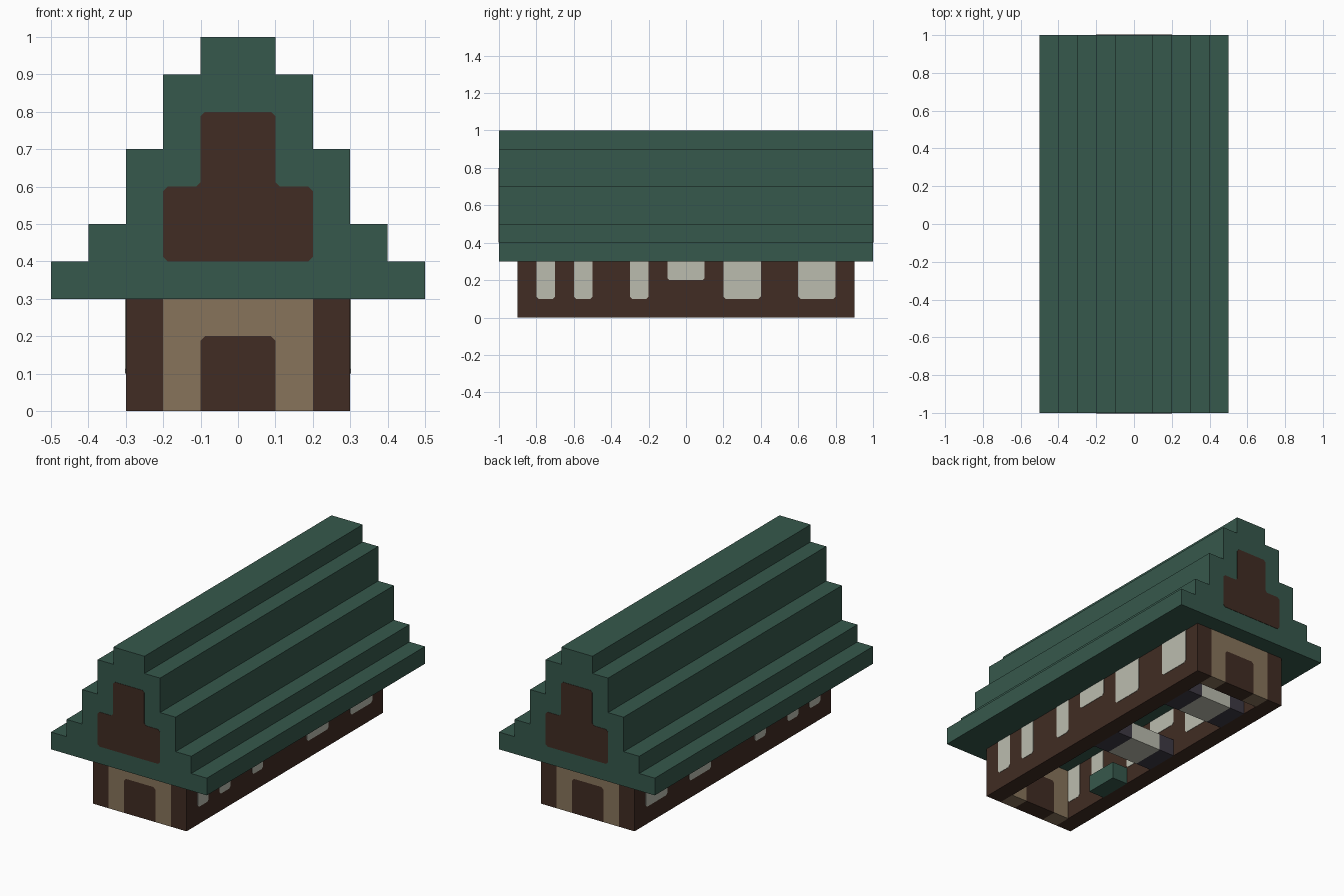
import bpy, bmesh
from mathutils import Vector

cube = bpy.data.objects.get("Cube")
if cube:
    bpy.data.objects.remove(cube, do_unlink=True)


def material(name, r, g, b):
    def lin(c):
        c /= 255
        return ((c + 0.055) / 1.055) ** 2.4
    colour = (lin(r), lin(g), lin(b), 1)
    m = bpy.data.materials.new(name)
    m.use_nodes = True
    m.diffuse_color = colour
    m.node_tree.nodes["Principled BSDF"].inputs["Base Color"].default_value = colour
    return m


GREEN = material("roof green", 54, 88, 76)
BROWN = material("dark timber", 65, 44, 35)
TAN = material("tan plaster", 135, 116, 91)
PALE = material("pale glass", 187, 188, 175)
SLATE = material("slate", 62, 58, 68)


def prism(name, profile, axis, lo, hi, mat):
    """Extrude a (horizontal, z) profile along x or y."""
    def place(h, z, d):
        return (d, h, z) if axis == "x" else (h, d, z)
    bm = bmesh.new()
    face = bm.faces.new([bm.verts.new(place(h, z, lo)) for h, z in profile])
    out = bmesh.ops.extrude_face_region(bm, geom=[face])
    moved = [v for v in out["geom"] if isinstance(v, bmesh.types.BMVert)]
    shift = Vector(place(0, 0, hi)) - Vector(place(0, 0, lo))
    bmesh.ops.translate(bm, verts=moved, vec=shift)
    bmesh.ops.recalc_face_normals(bm, faces=bm.faces)
    mesh = bpy.data.meshes.new(name)
    bm.to_mesh(mesh)
    bm.free()
    mesh.materials.append(mat)
    obj = bpy.data.objects.new(name, mesh)
    bpy.context.collection.objects.link(obj)
    return obj


def rect(h0, h1, z0, z1):
    return [(h0, z0), (h1, z0), (h1, z1), (h0, z1)]


def mirrored(half):
    """Close a right-hand half outline with its mirror image."""
    return half + [(-h, z) for h, z in reversed(half)]


def clipped(points, size=0.012):
    """Clip corners, except those on the ground or under the eaves."""
    result = []
    for i, p in enumerate(points):
        p = Vector(p)
        if abs(p.y) < 1e-4 or abs(p.y - 0.3) < 1e-4:
            result.append(tuple(p))
            continue
        for q in (points[i - 1], points[(i + 1) % len(points)]):
            result.append(tuple(p + (Vector(q) - p).normalized() * size))
    return result


# Stepped roof
steps = [(0.5, 0.3, 0.4), (0.4, 0.4, 0.5), (0.3, 0.5, 0.7), (0.2, 0.7, 0.9), (0.1, 0.9, 1)]
outline = [(w, z) for w, z0, z1 in steps for z in (z0, z1)]
prism("stepped_roof", mirrored(outline), "y", -1, 1, GREEN)

gable = clipped(mirrored([(0.2, 0.4), (0.2, 0.6), (0.1, 0.6), (0.1, 0.8)]))
door = clipped(mirrored([(0.1, 0), (0.1, 0.2)]))
# Plaster outline running around the doorway
plaster = clipped([(0.2, 0), (0.2, 0.3), (-0.2, 0.3), (-0.2, 0),
                   (-0.1, 0), (-0.1, 0.2), (0.1, 0.2), (0.1, 0)])

# Ends: plaster wall, door and gable panel
for side, s in (("front", -1), ("back", 1)):
    prism(side + "_end_wall", plaster, "y", s * 0.8, s * 0.9, TAN)
    prism(side + "_door", door, "y", s * 0.8, s * 0.9, BROWN)
    prism(side + "_gable_panel", gable, "y", s * 0.996, s * 1.002, BROWN)

# Long walls with window panes showing on both faces
windows = [(-0.8, -0.7, 0.1), (-0.6, -0.5, 0.1), (-0.3, -0.2, 0.1),
           (-0.1, 0.1, 0.2), (0.2, 0.4, 0.1), (0.6, 0.8, 0.1)]
for side, s in (("left", 1), ("right", -1)):
    prism(side + "_long_wall", rect(-0.9, 0.9, 0, 0.3), "x", s * 0.2, s * 0.3, BROWN)
    for i, (y0, y1, z0) in enumerate(windows, 1):
        prism(f"{side}_window_{i}", clipped(rect(y0, y1, z0, 0.3)), "x",
              s * 0.198, s * 0.302, PALE)

# Furniture: two pale benches with slate ends, and a green chest
for name, y in (("middle", 0), ("rear", 0.6)):
    block = rect(y - 0.1, y + 0.1, 0, 0.1)
    prism(name + "_bench", block, "x", -0.1, 0.1, PALE)
    for side, s in (("left", 1), ("right", -1)):
        prism(f"{name}_bench_{side}_end", block, "x", s * 0.1, s * 0.2, SLATE)
prism("green_chest", rect(-0.5, -0.3, 0, 0.1), "x", -0.2, -0.1, GREEN)
